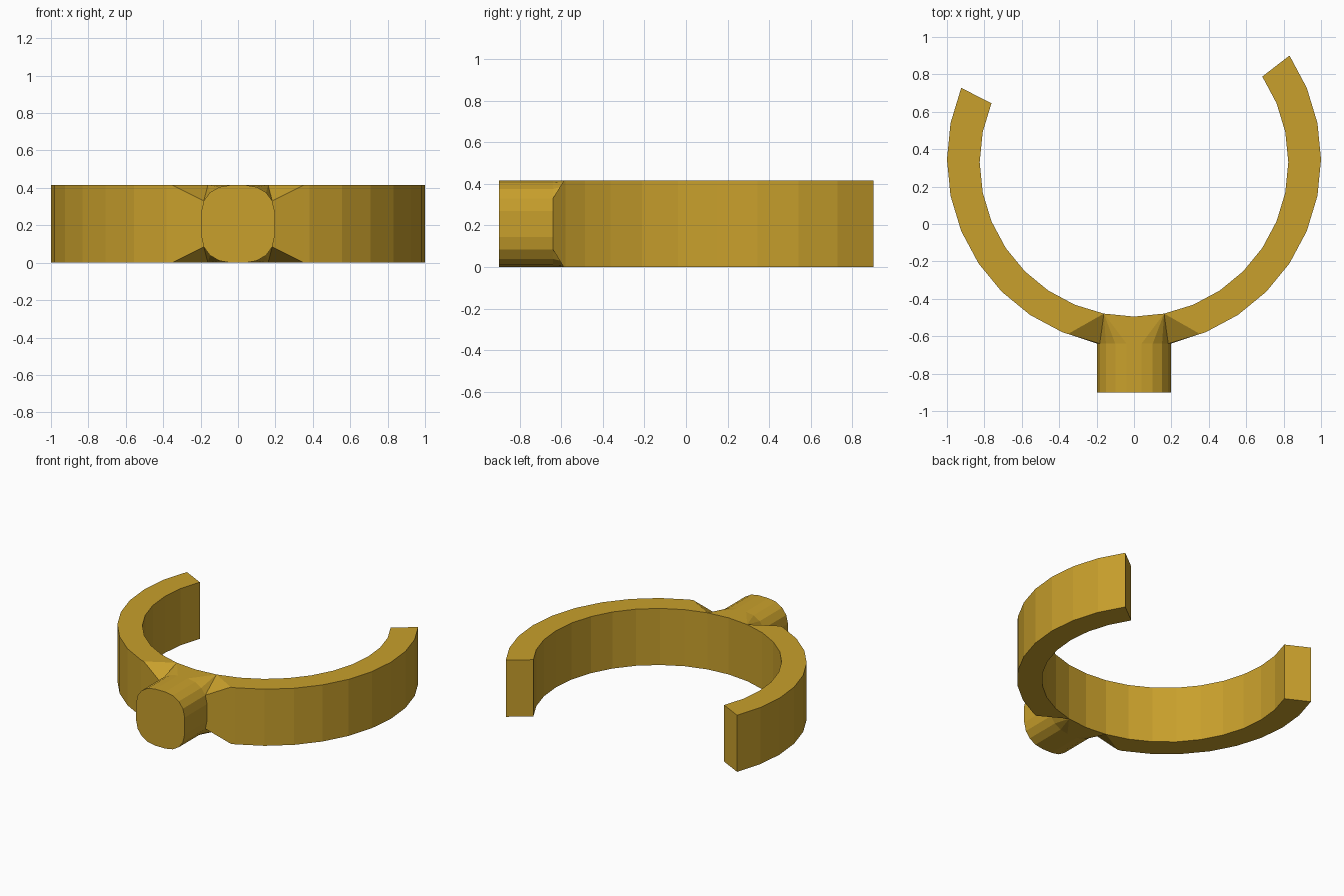
import bpy, bmesh, math

if "Cube" in bpy.data.objects:
    bpy.data.objects.remove(bpy.data.objects["Cube"])

H, STEP = 0.415, math.radians(11.25)      # ring height, 32-sided ring
STEM_Y0, STEM_Y1 = -0.90, -0.64           # stem front end and root
bm = bmesh.new()


def ring_pair(k, radius, cy):
    """Bottom and top vertices of ring corner k."""
    x, y = radius * math.cos(k * STEP), cy + radius * math.sin(k * STEP)
    return [bm.verts.new((x, y, z)) for z in (0, H)]


def face(*vs):
    bm.faces.new(vs)


# Open ring: the outer wall is interrupted by the stem between corners 22 and 26
inner = {k: ring_pair(k, 0.825, 0.33) for k in range(14, 36)}
outer = {k: ring_pair(k, 1.0, 0.345) for k in range(14, 36) if not 22 < k < 26}
for k in range(14, 35):
    face(inner[k][0], inner[k + 1][0], inner[k + 1][1], inner[k][1])
    if k in outer and k + 1 in outer:
        face(outer[k][0], outer[k + 1][0], outer[k + 1][1], outer[k][1])
        for lv in (0, 1):
            face(inner[k][lv], inner[k + 1][lv], outer[k + 1][lv], outer[k][lv])
for k in (14, 35):
    face(inner[k][0], outer[k][0], outer[k][1], inner[k][1])

# Stem: flattened round profile run along y
quarter = [(0.197, 0.062), (0.183, 0.123), (0.15, 0.168), (0.10, 0.197), (0.04, 0.2075)]
half = quarter + [(-x, z) for x, z in reversed(quarter)]
profile = half + [(-x, -z) for x, z in half]
front, root = [[bm.verts.new((x, y, z + H / 2)) for x, z in profile]
               for y in (STEM_Y0, STEM_Y1)]
n = len(profile)
for i in range(n):
    j = (i + 1) % n
    face(front[i], front[j], root[j], root[i])
face(*front)

# Flared shoulders between the ring and the stem, left and right
sides = {-1: (22, 23, (11, 8), (10, 9)), 1: (26, 25, (18, 1), (19, 0))}
for s, (ko, ki, ends, mids) in sides.items():
    ext = [bm.verts.new((s * 0.353, -0.588, z)) for z in (0, H)]
    face(outer[ko][0], ext[0], ext[1], outer[ko][1])
    face(ext[0], root[ends[0]], root[mids[0]], root[mids[1]], root[ends[1]], ext[1])
    for lv in (0, 1):
        face(outer[ko][lv], ext[lv], inner[ki][lv], inner[ko][lv])
        face(ext[lv], root[ends[lv]], inner[ki][lv])

# Stem root blended into the inner edge of the ring, top and bottom
for lv, right, left in ((1, (1, 2, 3, 4), (8, 7, 6, 5)),
                        (0, (18, 17, 16, 15), (11, 12, 13, 14))):
    mid = inner[24][lv]
    for ki, idx in ((25, right), (23, left)):
        corner = inner[ki][lv]
        for a, b in zip(idx, idx[1:]):
            face(corner, root[a], root[b])
        face(corner, root[idx[-1]], mid)
    face(mid, root[right[-1]], root[left[-1]])

bmesh.ops.recalc_face_normals(bm, faces=bm.faces)
mesh = bpy.data.meshes.new("clip_ring")
bm.to_mesh(mesh)
bm.free()
clip = bpy.data.objects.new("clip_ring", mesh)
bpy.context.collection.objects.link(clip)

# Ochre colour
mat = bpy.data.materials.new("ochre")
mat.diffuse_color = (0.58, 0.35, 0.025, 1)
mat.use_nodes = True
mat.node_tree.nodes["Principled BSDF"].inputs["Base Color"].default_value = mat.diffuse_color
mesh.materials.append(mat)
